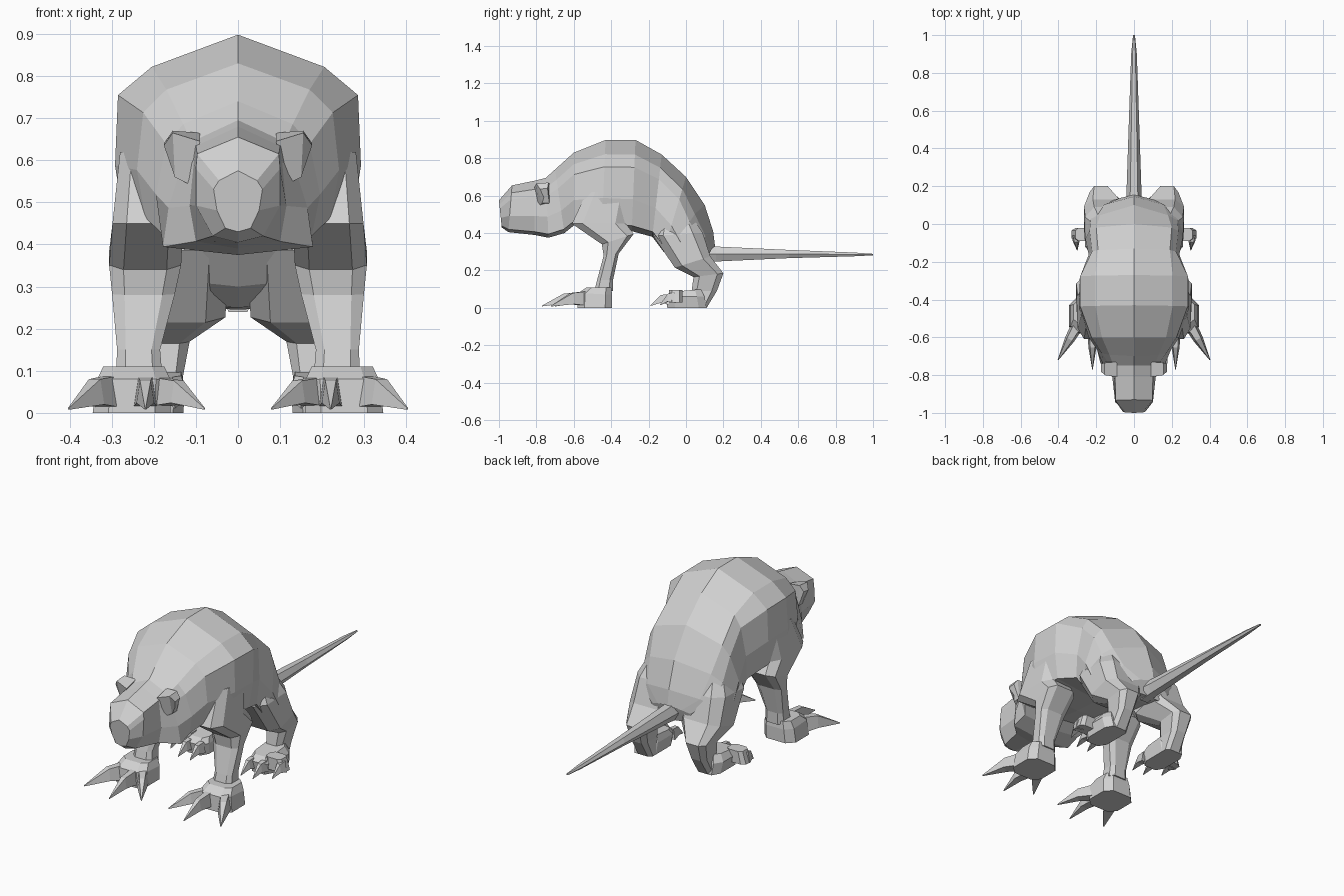
import bpy, bmesh
from mathutils import Vector

grey = bpy.data.materials.new("light grey")
grey.diffuse_color = (0.64, 0.64, 0.64, 1)


def loft(name, rings, mirror=False):
    """Skin closed rings of points, cap both ends, optionally mirror across x."""
    bm = bmesh.new()
    loops = [[bm.verts.new(p) for p in r] for r in rings]
    n = len(loops[0])
    for a, b in zip(loops, loops[1:]):
        for i in range(n):
            j = (i + 1) % n
            bm.faces.new((a[i], a[j], b[j], b[i]))
    bm.faces.new(loops[0])
    bm.faces.new(loops[-1])
    if mirror:
        g = bmesh.ops.duplicate(bm, geom=bm.verts[:] + bm.edges[:] + bm.faces[:])
        for v in g["geom"]:
            if isinstance(v, bmesh.types.BMVert):
                v.co.x *= -1
    bmesh.ops.recalc_face_normals(bm, faces=bm.faces[:])
    me = bpy.data.meshes.new(name)
    bm.to_mesh(me)
    bm.free()
    me.materials.append(grey)
    ob = bpy.data.objects.new(name, me)
    bpy.context.collection.objects.link(ob)
    return ob


def body_ring(ty, tz, by, bz, *widths):
    """Symmetric section; sections of the rump curve forward at the sides."""
    top, bot = Vector((0, ty, tz)), Vector((0, by, bz))
    bend = 0.18 if ty > 0.05 else 0
    side = [top.lerp(bot, f) + Vector((w, -bend * w, 0))
            for f, w in zip((0.16, 0.3, 0.65, 0.94), widths)]
    left = [Vector((-p.x, p.y, p.z)) for p in reversed(side)]
    return [top] + side + [bot] + left


def limb_ring(yf, zf, yb, zb, x0, x1, c=0.2):
    """Rectangle between a front and a back edge, with cut corners."""
    pts = []
    for u, v in ((0, c), (c, 0), (1 - c, 0), (1, c),
                 (1, 1 - c), (1 - c, 1), (c, 1), (0, 1 - c)):
        pts.append((x0 + (x1 - x0) * u, yf + (yb - yf) * v, zf + (zb - zf) * v))
    return pts


def claw(name, base, tip, w, h):
    """Four-sided claw arching from base to a pointed tip."""
    base, tip = Vector(base), Vector(tip)
    d = tip - base
    across = Vector((d.y, -d.x, 0)).normalized()
    rings = []
    for f, s, lift in ((0, 1, 0), (0.45, 0.75, 0.018), (1, 0.06, 0)):
        p = base + d * f + Vector((0, 0, lift))
        a, u = across * w * s, Vector((0, 0, h * s))
        rings.append([p + a - u, p + a * 0.6 + u, p - a * 0.6 + u, p - a - u])
    loft(name, rings, True)


# Snout, head, torso and rump in one skin
loft("body", [body_ring(*r) for r in (
    (-1.0, 0.575, -0.985, 0.43, 0.045, 0.058, 0.05, 0.03),
    (-0.93, 0.655, -0.95, 0.405, 0.097, 0.10, 0.10, 0.06),
    (-0.81, 0.68, -0.81, 0.39, 0.10, 0.105, 0.115, 0.10),
    (-0.75, 0.695, -0.735, 0.375, 0.11, 0.13, 0.165, 0.178),
    (-0.70, 0.74, -0.65, 0.40, 0.13, 0.17, 0.195, 0.175),
    (-0.60, 0.83, -0.60, 0.44, 0.17, 0.225, 0.24, 0.22),
    (-0.43, 0.898, -0.45, 0.42, 0.205, 0.285, 0.292, 0.27),
    (-0.27, 0.898, -0.29, 0.41, 0.205, 0.285, 0.287, 0.265),
    (-0.13, 0.82, -0.18, 0.38, 0.19, 0.222, 0.24, 0.235),
    (0.0, 0.70, -0.12, 0.30, 0.20, 0.235, 0.258, 0.23),
    (0.10, 0.55, -0.03, 0.25, 0.18, 0.23, 0.262, 0.22),
    (0.145, 0.41, 0.06, 0.245, 0.155, 0.205, 0.23, 0.19),
    (0.155, 0.33, 0.13, 0.245, 0.07, 0.11, 0.12, 0.09))])

# Ears with a fold hanging down the cheek
loft("ears", [
    [(0.09, -0.81, 0.645), (0.09, -0.73, 0.665), (0.11, -0.73, 0.55), (0.11, -0.79, 0.54)],
    [(0.155, -0.80, 0.665), (0.155, -0.735, 0.67), (0.15, -0.73, 0.56), (0.15, -0.77, 0.56)],
    [(0.176, -0.78, 0.635), (0.176, -0.74, 0.64), (0.16, -0.735, 0.59), (0.16, -0.76, 0.59)]], True)

# Tail
loft("tail", [[(w, y, z), (w * 0.5, y, z + h), (-w * 0.5, y, z + h),
               (-w, y, z), (-w * 0.5, y, z - h), (w * 0.5, y, z - h)]
              for y, z, w, h in ((0.08, 0.29, 0.045, 0.05), (0.16, 0.288, 0.04, 0.04),
                                 (0.55, 0.288, 0.027, 0.022), (0.9, 0.286, 0.015, 0.01),
                                 (1.0, 0.285, 0.005, 0.004))])

# Front legs
loft("front_legs", [limb_ring(*r) for r in (
    (-0.53, 0.62, -0.30, 0.62, 0.14, 0.28),
    (-0.61, 0.45, -0.32, 0.45, 0.13, 0.298),
    (-0.45, 0.34, -0.28, 0.395, 0.135, 0.306),
    (-0.44, 0.28, -0.36, 0.29, 0.15, 0.299),
    (-0.475, 0.15, -0.39, 0.15, 0.185, 0.287),
    (-0.49, 0.09, -0.39, 0.09, 0.18, 0.29))], True)
loft("front_paws", [limb_ring(*r) for r in (
    (-0.53, 0.11, -0.40, 0.11, 0.175, 0.32),
    (-0.575, 0.08, -0.395, 0.07, 0.16, 0.335),
    (-0.58, 0.0, -0.395, 0.0, 0.16, 0.345))], True)
claw("front_outer_claws", (0.29, -0.52, 0.05), (0.402, -0.72, 0.01), 0.035, 0.04)
claw("front_inner_claws", (0.19, -0.53, 0.05), (0.08, -0.70, 0.01), 0.03, 0.035)
claw("front_middle_claws", (0.22, -0.56, 0.05), (0.22, -0.77, 0.01), 0.028, 0.035)

# Hind legs
loft("hind_legs", [limb_ring(*r) for r in (
    (-0.12, 0.54, 0.0, 0.54, 0.08, 0.19),
    (-0.175, 0.385, 0.09, 0.40, 0.02, 0.258),
    (-0.06, 0.215, 0.13, 0.275, 0.03, 0.265),
    (0.04, 0.165, 0.20, 0.185, 0.115, 0.235),
    (0.03, 0.09, 0.165, 0.09, 0.13, 0.22),
    (0.02, 0.0, 0.11, 0.0, 0.13, 0.225))], True)
loft("hind_feet", [limb_ring(*r) for r in (
    (-0.08, 0.085, 0.08, 0.10, 0.135, 0.24),
    (-0.11, 0.06, 0.10, 0.06, 0.125, 0.26),
    (-0.10, 0.0, 0.11, 0.0, 0.13, 0.25))], True)
# Outer hind toe with a forward hooked claw
loft("hind_outer_toes", [limb_ring(-0.09, z, -0.02, z, 0.22, 0.31 + 0.02 * (z < 0.05))
                         for z in (0.095, 0.03)], True)
claw("hind_outer_claws", (0.31, -0.06, 0.055), (0.30, -0.14, 0.015), 0.022, 0.028)
for i, x in enumerate((0.15, 0.22)):
    claw(f"hind_claws_{i + 1}", (x, -0.09, 0.045), (x, -0.19, 0.012), 0.022, 0.028)
